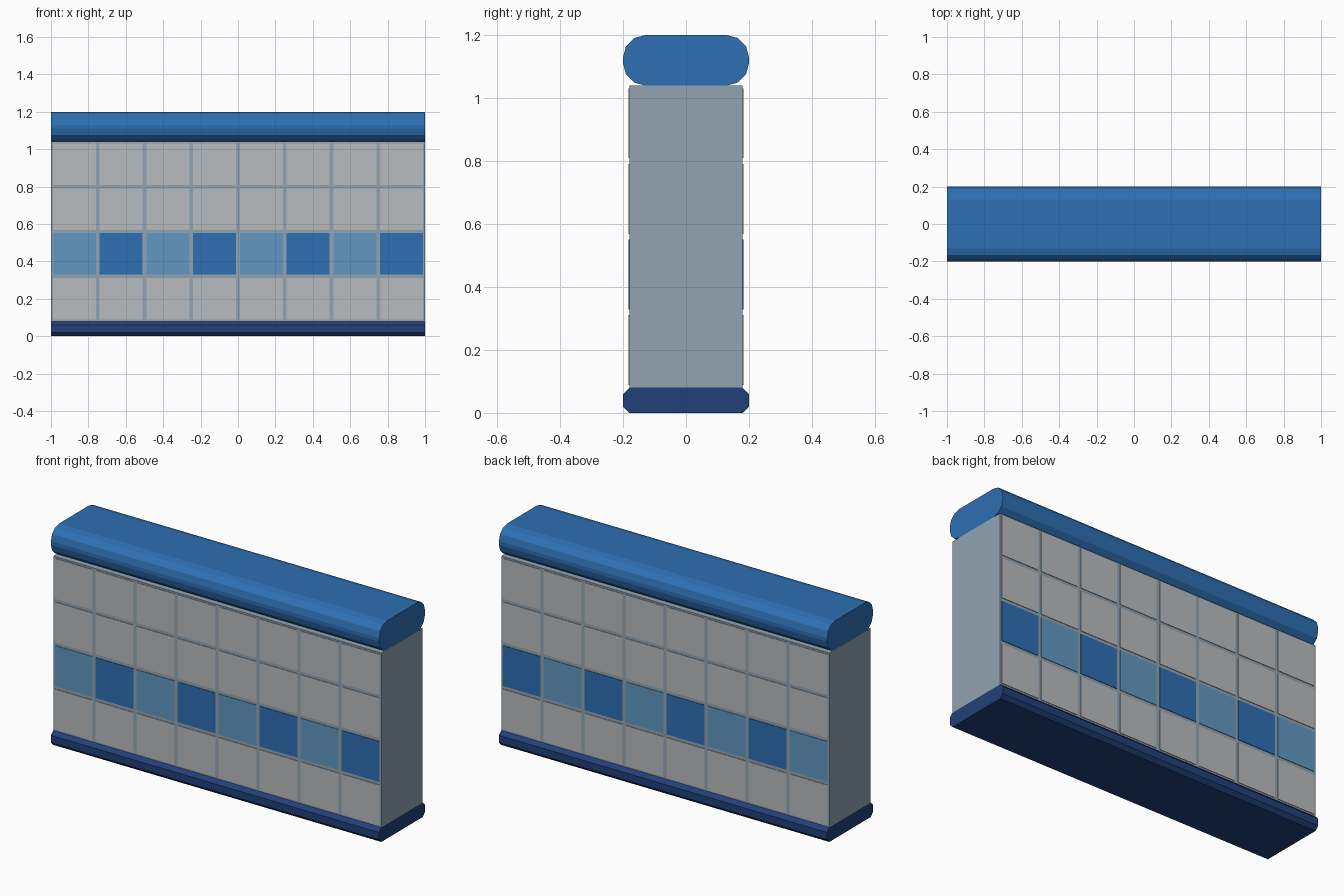
import bpy, bmesh, math

if "Cube" in bpy.data.objects:
    bpy.data.objects.remove(bpy.data.objects["Cube"])

def srgb(h):
    out = []
    for i in (0, 2, 4):
        c = int(h[i:i + 2], 16) / 255
        out.append(c / 12.92 if c <= 0.04045 else ((c + 0.055) / 1.055) ** 2.4)
    return (*out, 1.0)

def material(name, h):
    m = bpy.data.materials.new(name)
    m.diffuse_color = srgb(h)
    m.use_nodes = True
    m.node_tree.nodes["Principled BSDF"].inputs["Base Color"].default_value = m.diffuse_color
    return m

GROUT = material("grout grey", "92A4B2")
STONE = material("tile grey", "B9BCBF")
LIGHT = material("light blue", "6199C2")
BLUE = material("mid blue", "2D70B3")
NAVY = material("navy", "214079")

def finish(name, bm, mats):
    bmesh.ops.recalc_face_normals(bm, faces=bm.faces[:])
    me = bpy.data.meshes.new(name)
    bm.to_mesh(me)
    bm.free()
    for m in mats:
        me.materials.append(m)
    ob = bpy.data.objects.new(name, me)
    bpy.context.collection.objects.link(ob)
    return ob

def add_box(bm, centre, size, index=0):
    verts = bmesh.ops.create_cube(bm, size=1)["verts"]
    for v in verts:
        v.co = [centre[i] + v.co[i] * size[i] for i in range(3)]
    for f in {f for v in verts for f in v.link_faces}:
        f.material_index = index

def rail(name, z0, z1, half_depth, radius, segments, mat):
    """Rounded-rectangle profile extruded along x."""
    bm = bmesh.new()
    corners = [(1, z1 - radius, 0), (-1, z1 - radius, 90),
               (-1, z0 + radius, 180), (1, z0 + radius, 270)]
    ring = []
    for side, cz, start in corners:
        for s in range(segments + 1):
            a = math.radians(start + 90 * s / segments)
            ring.append(bm.verts.new((-1, side * (half_depth - radius) + radius * math.cos(a),
                                      cz + radius * math.sin(a))))
    face = bm.faces.new(ring)
    ext = bmesh.ops.extrude_face_region(bm, geom=[face])["geom"]
    bmesh.ops.translate(bm, vec=(2, 0, 0),
                        verts=[v for v in ext if isinstance(v, bmesh.types.BMVert)])
    return finish(name, bm, [mat])

# Base plinth and rounded coping
rail("base", 0.0, 0.08, 0.2, 0.02, 1, NAVY)
rail("cap", 1.04, 1.2, 0.2, 0.07, 3, BLUE)

# Wall core
bm = bmesh.new()
add_box(bm, (0, 0, 0.56), (2, 0.36, 0.96))
finish("wall_core", bm, [GROUT])

# Thin tiles on both faces, with one checkered band
COLS, ROWS, BAND, PROUD = 8, 4, 1, 0.003
for name, side in (("front_tiles", -1), ("back_tiles", 1)):
    bm = bmesh.new()
    for c in range(COLS):
        for r in range(ROWS):
            index = 1 + c % 2 if r == BAND else 0
            add_box(bm, (-1 + 0.25 * (c + 0.5), side * 0.18, 0.08 + 0.24 * (r + 0.5)),
                    (0.23, 2 * PROUD, 0.222), index)
    finish(name, bm, [STONE, LIGHT, BLUE])
